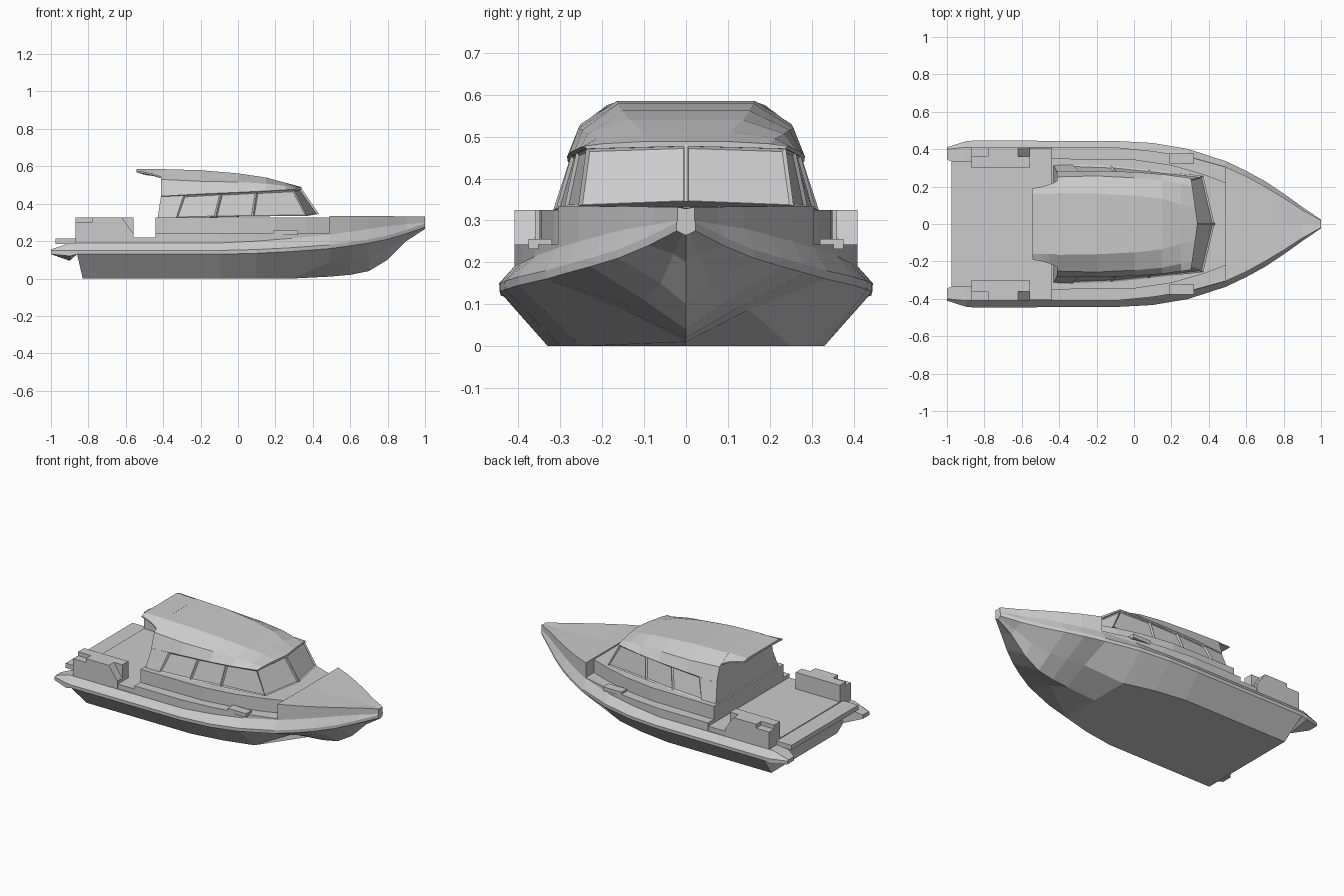
import bpy, bmesh

if "Cube" in bpy.data.objects:
    bpy.data.objects.remove(bpy.data.objects["Cube"])


def mesh_object(name, bm, mirror=False):
    bmesh.ops.recalc_face_normals(bm, faces=bm.faces)
    me = bpy.data.meshes.new(name)
    bm.to_mesh(me)
    bm.free()
    ob = bpy.data.objects.new(name, me)
    bpy.context.collection.objects.link(ob)
    if mirror:
        m = ob.modifiers.new("mirror", 'MIRROR')
        m.use_axis = (False, True, False)
        m.use_mirror_merge = False
    return ob


def full(half):
    """Half section (from centre line out and back) completed on the -y side."""
    return half + [(x, -y, z) for x, y, z in reversed(half) if y > 1e-6]


def loft_bm(rings):
    bm = bmesh.new()
    vs = [[bm.verts.new(p) for p in r] for r in rings]
    n = len(rings[0])
    for a, b in zip(vs, vs[1:]):
        for i in range(n):
            j = (i + 1) % n
            bm.faces.new((a[i], a[j], b[j], b[i]))
    bm.faces.new(vs[0])
    bm.faces.new(vs[-1])
    return bm


def loft(name, rings, mirror=False):
    return mesh_object(name, loft_bm(rings), mirror)


def slab(name, outline, z0, z1):
    """Symmetric deck plate from (x, half width) points."""
    ring = [(x, y) for x, y in outline] + [(x, -y) for x, y in reversed(outline)]
    return loft(name, [[(x, y, z) for x, y in ring] for z in (z0, z1)])


def side_block(name, profile, y0, y1):
    """x-z profile extruded in y, on both sides of the boat."""
    return loft(name, [[(x, y, z) for x, z in profile] for y in (y0, y1)], True)


def box(x0, x1, z0, z1):
    return [(x0, z0), (x1, z0), (x1, z1), (x0, z1)]


# Hull stations: x, keel z, chine y, chine z, rail y, rail low z, rail top z, deck y
ST = [(-.86, 0, .33, 0, .445, .13, .19, .41),
      (-.10, 0, .33, 0, .443, .13, .19, .41),
      (.10, 0, .30, 0, .432, .135, .20, .39),
      (.29, 0, .25, 0, .40, .145, .215, .36),
      (.49, .01, .15, .087, .335, .16, .235, .305),
      (.60, .02, .13, .095, .283, .175, .25, .255),
      (.70, .04, .10, .11, .228, .19, .265, .20),
      (.80, .10, .06, .15, .162, .21, .28, .14),
      (.90, .20, .03, .22, .09, .24, .29, .075),
      (1.0, .265, .008, .268, .022, .275, .30, .02)]

# Lower hull with flat bottom and V bow
rings = []
for i, (x, zk, b, zc, w, zl, zu, d) in enumerate(ST):
    xb = -.83 if i == 0 else x
    rings.append(full([(xb, 0, zk), (xb, b, zc), (x, w, zl), (x, d, zu - .01), (x, 0, zu - .01)]))
loft("lower_hull", rings)

# Fender rail with stern horns
rings = [[(-1, .41, .13), (-1, .41, .15), (-1, .40, .155), (-1, .345, .155), (-1, .345, .13)],
         [(-.9, .442, .12), (-.9, .442, .15), (-.9, .41, .19), (-.9, .30, .19), (-.9, .30, .095)]]
for x, zk, b, zc, w, zl, zu, d in ST:
    yi = max(0, d - .11)
    rings.append([(x, w, zl), (x, w + .001, zl + .02), (x, d, zu), (x, yi, zu), (x, yi, zl)])
loft("fender_rail", rings, True)

# Decks
slab("stern_platform", [(-.975, .30), (-.86, .30)], .185, .215)
slab("aft_deck", [(-.87, .32), (-.8, .405), (-.43, .405)], .17, .22)
deck = [(-.44, .408)] + [(s[0], s[7]) for s in ST[1:5]]
slab("side_deck", deck, .18, .242)
slab("cabin_coaming", [(-.44, .35), (0, .345), (.2, .315), (.36, .27), (.495, .22)], .2, .325)

# Raised foredeck following the rail to the bow
loft("foredeck", [full([(s[0], 0, s[6] - .02), (s[0], s[7], s[6] - .02),
                        (s[0], s[7], .335 - .006 * max(0, s[0] - .49)),
                        (s[0], 0, .333 - .01 * max(0, s[0] - .49))]) for s in ST[4:]])

# Stern lockers and small side lockers
side_block("stern_locker_inner", box(-.87, -.56, .19, .325), .30, .36)
side_block("stern_locker_outer", [(-.87, .19), (-.87, .30), (-.78, .30), (-.78, .325),
                                  (-.62, .325), (-.56, .24), (-.56, .19)], .36, .41)
side_block("stern_step", box(-.975, -.87, .185, .215), .29, .335)
side_block("side_locker", box(.19, .32, .232, .256), .32, .376)

# Cabin walls; window panes are inset into the wall faces
base = [(-.43, 0, .32), (-.43, .315, .32), (-.33, .317, .325), (-.12, .31, .328),
        (.08, .29, .332), (.37, .257, .335), (.43, 0, .345)]
eave = [(-.412, 0, .44), (-.412, .277, .44), (-.29, .277, .447), (-.09, .274, .456),
        (.10, .262, .464), (.30, .238, .475), (.335, 0, .483)]
bm = loft_bm([full(base), full(eave)])
bm.faces.ensure_lookup_table()
n = len(full(base))
panes = [f for f in bm.faces if len(f.verts) == 4 and f.calc_center_median().x > -.3]
bmesh.ops.recalc_face_normals(bm, faces=bm.faces)
bmesh.ops.inset_individual(bm, faces=panes, thickness=.011, depth=-.008)
mesh_object("cabin_walls", bm)

# Roof: x, eave y z, shoulder y z, top y z
RF = [(-.412, .278, .44, .252, .53, .165, .585),
      (-.20, .28, .452, .257, .52, .162, .579),
      (0, .274, .461, .247, .516, .152, .562),
      (.15, .262, .468, .234, .507, .135, .54),
      (.25, .249, .474, .212, .496, .105, .513),
      (.305, .241, .477, .20, .483, .09, .489)]
rings = []
for i, (x, ey, ez, sy, sz, ty, tz) in enumerate(RF):
    bow = .035 if i == len(RF) - 1 else 0
    pts = [(0, ez), (ey - .005, ez - .006), (ey + .004, ez), (sy, sz), (ty, tz), (0, tz)]
    rings.append(full([(x + bow * (1 - y / .245), y, z) for y, z in pts]))
loft("roof", rings)

# Roof overhang above the cockpit
loft("roof_overhang", [full([(x, 0, zb + .008), (x, .12, zb + .005), (x, y, zo - .008),
                             (x, y, zo), (x, .16, .585), (x, 0, .585)])
                       for x, y, zb, zo in ((-.543, .19, .565, .575), (-.49, .20, .548, .566),
                                            (-.45, .212, .543, .558), (-.40, .235, .54, .54))])

# Windscreen centre bar and dark base gap filler
loft("windscreen_bar", [[(x + dx, y, z) for dx, y in ((.003, -.005), (.003, .005), (-.02, .005), (-.02, -.005))]
                        for x, z in ((.43, .345), (.335, .483))])
